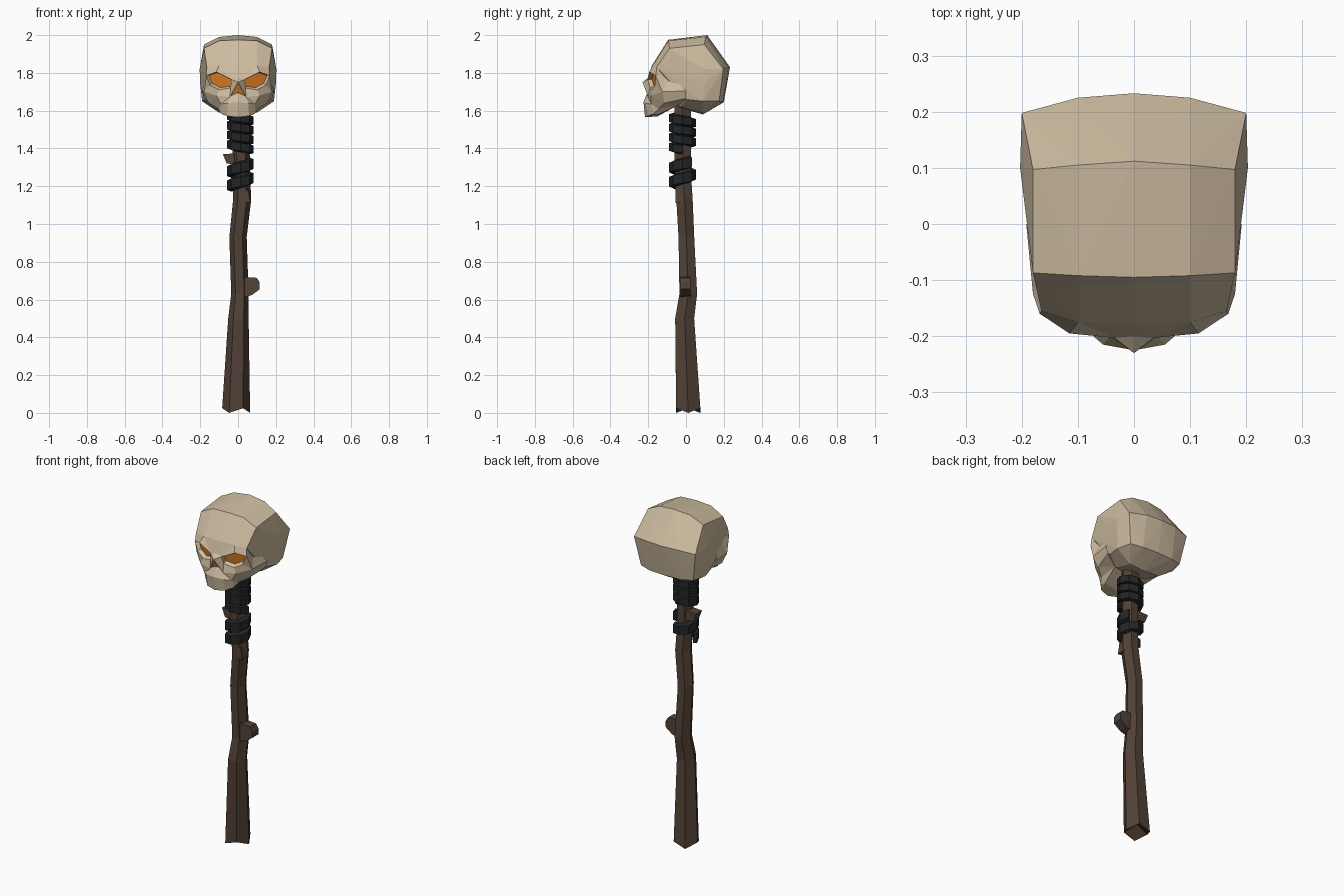
import bpy, bmesh, math
from mathutils import Vector


def mat(name, rgb):
    m = bpy.data.materials.new(name)
    m.diffuse_color = (*rgb, 1)
    return m


BONE = mat("bone", (0.61, 0.50, 0.35))
WOOD = mat("dark wood", (0.085, 0.054, 0.037))
STRAP = mat("black leather", (0.016, 0.018, 0.020))
GLOW = mat("orange glow", (0.75, 0.23, 0.02))


def finish(name, bm, *mats, recalc=True):
    if recalc:
        bmesh.ops.recalc_face_normals(bm, faces=bm.faces)
    me = bpy.data.meshes.new(name)
    bm.to_mesh(me)
    bm.free()
    for m in mats:
        me.materials.append(m)
    ob = bpy.data.objects.new(name, me)
    bpy.context.collection.objects.link(ob)
    return ob


def hull(name, pts, m):
    bm = bmesh.new()
    for p in pts:
        bm.verts.new(p)
    r = bmesh.ops.convex_hull(bm, input=bm.verts)
    junk = {g for g in r["geom_interior"] + r["geom_unused"] if isinstance(g, bmesh.types.BMVert)}
    bmesh.ops.delete(bm, geom=list(junk), context='VERTS')
    return finish(name, bm, m)


def loft(bm, rings):
    vs = [[bm.verts.new(p) for p in ring] for ring in rings]
    n = len(vs[0])
    for a, b in zip(vs, vs[1:]):
        for i in range(n):
            j = (i + 1) % n
            bm.faces.new((a[i], a[j], b[j], b[i]))
    return bm.faces.new(vs[0][::-1]), bm.faces.new(vs[-1])


# Crooked six-sided stick: z, centre x, centre y, radius x, radius y
STICK = [(0.0, -0.01, 0.012, 0.074, 0.074), (0.5, 0.002, -0.007, 0.054, 0.058),
         (0.63, 0.010, 0.012, 0.046, 0.054), (0.93, 0.0, 0.002, 0.046, 0.048),
         (1.13, 0.022, -0.008, 0.048, 0.050), (1.25, 0.018, -0.016, 0.046, 0.050),
         (1.64, 0.012, -0.018, 0.046, 0.050)]
bm = bmesh.new()
rings = []
for z, cx, cy, rx, ry in STICK:
    ring = []
    for i in range(6):
        a = math.radians(60 * i)
        dz = 0.025 * (i % 2) if z == 0 else 0
        ring.append((cx + rx * math.cos(a), cy + ry * math.sin(a), z + dz))
    rings.append(ring)
bottom, _ = loft(bm, rings)
poked = bmesh.ops.poke(bm, faces=[bottom])
poked["verts"][0].co.z = 0.06
finish("stick", bm, WOOD)

# Cut branch stubs and a knot, as short prisms: x-z profile, y range
STUBS = {
    "lower_stub": ([(0.03, 0.72), (0.10, 0.715), (0.115, 0.69), (0.115, 0.655), (0.075, 0.625), (0.03, 0.61)],
                   -0.03, 0.025),
    "upper_stub": ([(0.01, 1.375), (-0.08, 1.37), (-0.06, 1.32), (0.01, 1.315)], -0.035, 0.02),
    "knot": ([(0.015, 1.17), (0.055, 1.18), (0.065, 1.11), (0.012, 1.12)], -0.056, 0.0),
}
for name, (prof, y0, y1) in STUBS.items():
    hull(name, [(x, y, z) for x, z in prof for y in (y0, y1)], WOOD)


# Leather straps wound round the top of the stick
def strap(name, z0, turns, pitch, half, start, way):
    bm = bmesh.new()
    rings = []
    n = round(turns * 8)
    for k in range(n + 1):
        a = start + way * k * math.pi / 4
        z = z0 + pitch * k / 8
        rings.append([(0.012 + r * math.cos(a), -0.018 + r * math.sin(a), z + h)
                      for r, h in ((0.045, -half), (0.071, -half * 0.75),
                                   (0.071, half * 0.75), (0.045, half))])
    loft(bm, rings)
    finish(name, bm, STRAP)


strap("lower_strap", 1.205, 1.65, 0.075, 0.034, math.pi, 1)
strap("upper_strap", 1.395, 3.5, 0.051, 0.027, 0, -1)

# Cranium: faceted hull of one half mirrored
CRANIUM = [(0, -0.095, 1.975), (0.1, -0.092, 1.97), (0.18, -0.087, 1.93),
           (0, 0.112, 2.0), (0.1, 0.105, 1.99), (0.18, 0.097, 1.95),
           (0, 0.233, 1.83), (0.1, 0.225, 1.83), (0.2, 0.198, 1.82),
           (0, 0.2, 1.645), (0.1, 0.195, 1.645), (0.17, 0.175, 1.65),
           (0, 0.09, 1.58), (0.1, 0.085, 1.59), (0.19, 0.09, 1.65),
           (0.203, 0.1, 1.82), (0.19, 0.0, 1.835), (0.201, 0.1, 1.75),
           (0, -0.18, 1.84), (0.1, -0.175, 1.84), (0.165, -0.155, 1.83),
           (0, -0.05, 1.62), (0.1, -0.03, 1.62), (0.17, 0.0, 1.66),
           (0.12, -0.08, 1.70), (0, -0.09, 1.70)]
hull("cranium", CRANIUM + [(-x, y, z) for x, y, z in CRANIUM if x], BONE)

# Face: one half as points and faces, mirrored
FACE = [(0, -0.18, 1.84), (0.10, -0.175, 1.84), (0.165, -0.155, 1.83),         # forehead 0-2
        (0, -0.20, 1.775), (0.035, -0.203, 1.765), (0.115, -0.195, 1.805),     # brow 3-6
        (0.168, -0.16, 1.785),
        (0.148, -0.165, 1.735), (0.10, -0.18, 1.71), (0.04, -0.19, 1.72),      # under eye 7-9
        (0, -0.23, 1.75), (0.042, -0.20, 1.672), (0, -0.207, 1.69),            # nose 10-12
        (0.115, -0.185, 1.68), (0.18, -0.125, 1.70), (0.155, -0.115, 1.64),    # cheek 13-15
        (0.09, -0.185, 1.635), (0, -0.225, 1.645),                             # upper jaw 16-17
        (0.09, -0.17, 1.585), (0, -0.217, 1.565), (0.105, -0.145, 1.61),       # teeth 18-22
        (0.055, -0.215, 1.64), (0.058, -0.203, 1.572),
        (0, -0.15, 1.57), (0.08, -0.145, 1.58),                                # palate 23-26
        (0, -0.05, 1.625), (0.10, -0.04, 1.63),
        (0.155, -0.08, 1.79), (0.192, 0.0, 1.705), (0.18, 0.0, 1.665)]         # temple, arch 27-29
HALF = [(0, 1, 4), (0, 4, 3), (1, 5, 4), (1, 2, 6, 5), (3, 4, 10), (4, 9, 11, 10),
        (9, 8, 13, 11), (8, 7, 14, 13), (7, 6, 14), (13, 14, 15), (11, 13, 16),
        (11, 16, 21), (12, 11, 21, 17), (13, 15, 20, 16), (17, 21, 22, 19),
        (21, 16, 18, 22), (16, 20, 18), (19, 22, 24, 23), (22, 18, 24), (18, 20, 24),
        (23, 24, 26, 25), (24, 20, 26), (20, 15, 26), (2, 27, 6), (6, 27, 14),
        (27, 28, 14), (14, 28, 29, 15), (15, 29, 26)]
EYE = (4, 5, 6, 7, 8, 9)
bm = bmesh.new()
right = [bm.verts.new(p) for p in FACE]
left = [v if v.co.x == 0 else bm.verts.new((-v.co.x, v.co.y, v.co.z)) for v in right]
holes = []
for side in (right, left):
    for f in HALF:
        bm.faces.new([side[i] for i in f])
    holes.append(bm.faces.new([side[i] for i in EYE]))
nose = bm.faces.new((right[10], right[11], right[12], left[11]))
bmesh.ops.recalc_face_normals(bm, faces=bm.faces)
if holes[0].normal.y > 0:
    bmesh.ops.reverse_faces(bm, faces=bm.faces)
# Sunken sockets with glowing backs
bmesh.ops.inset_individual(bm, faces=holes, thickness=0.008, depth=-0.022)
bmesh.ops.inset_individual(bm, faces=[nose], thickness=0.003, depth=-0.012)
for f in holes + [nose]:
    f.material_index = 1
finish("face", bm, BONE, GLOW, recalc=False)
